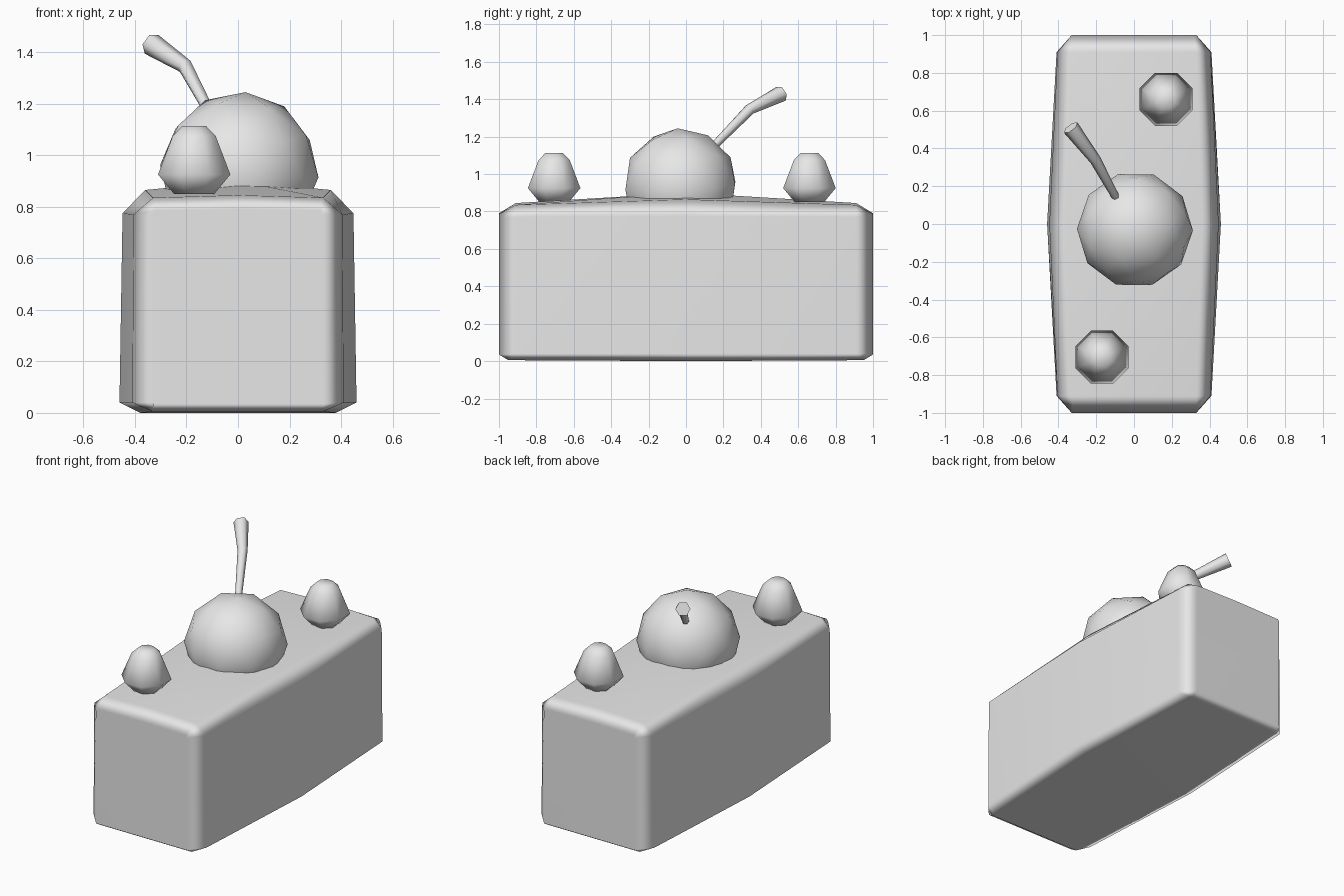
import bpy, bmesh, math
from mathutils import Vector

cube = bpy.data.objects.get("Cube")
if cube:
    bpy.data.objects.remove(cube, do_unlink=True)

grey = bpy.data.materials.new("light grey")
grey.use_nodes = True
COLOUR = (0.8, 0.8, 0.8, 1)
grey.diffuse_color = COLOUR
grey.node_tree.nodes["Principled BSDF"].inputs["Base Color"].default_value = COLOUR


def finish(bm, name):
    """Turn a bmesh into a smooth-shaded grey object."""
    bmesh.ops.remove_doubles(bm, verts=bm.verts, dist=0.0005)
    bmesh.ops.recalc_face_normals(bm, faces=bm.faces)
    for f in bm.faces:
        f.smooth = True
    mesh = bpy.data.meshes.new(name)
    bm.to_mesh(mesh)
    bm.free()
    mesh.materials.append(grey)
    obj = bpy.data.objects.new(name, mesh)
    bpy.context.collection.objects.link(obj)
    return obj


def loft(bm, rings):
    """Skin closed rings of equal length and cap both ends."""
    loops = [[bm.verts.new(p) for p in ring] for ring in rings]
    for a, b in zip(loops, loops[1:]):
        for i in range(len(a)):
            j = (i + 1) % len(a)
            bm.faces.new((a[i], a[j], b[j], b[i]))
    bm.faces.new(loops[0])
    bm.faces.new(loops[-1])


def mirrored_ring(half, y_sign):
    """Mirror a half section of (x, y, z) points, running bottom to top centre."""
    pts = [(x, y * y_sign, z) for x, y, z in half]
    return pts + [(-x, y, z) for x, y, z in reversed(pts[:-1])]


# Cake block: bulging long sides, crowned top, chamfered edges
end = [(0.33, 1, 0.035), (0.33, 1, 0.04), (0.33, 1, 0.77), (0.32, 1, 0.785), (0, 1, 0.79)]
near_end = [(0.33, 0.95, 0.005), (0.41, 0.91, 0.04), (0.405, 0.91, 0.77),
            (0.33, 0.91, 0.835), (0, 0.91, 0.845)]
middle = [(0.38, 0, 0), (0.46, 0, 0.04), (0.448, 0, 0.775), (0.36, 0, 0.865), (0, 0, 0.9)]
bm = bmesh.new()
loft(bm, [mirrored_ring(end, -1), mirrored_ring(near_end, -1), mirrored_ring(middle, 1),
          mirrored_ring(near_end, 1), mirrored_ring(end, 1)])
block = finish(bm, "cake_block")
block.modifiers.new("face_weighted_normals", "WEIGHTED_NORMAL").weight = 90

# Cherry: coarse ball sunk into the top
bm = bmesh.new()
bmesh.ops.create_icosphere(bm, subdivisions=2, radius=0.308)
cherry = finish(bm, "cherry")
cherry.location = (0.005, -0.03, 0.938)
cherry.rotation_euler = (0.07, 0.06, 0.3)

# Cherry stem: bent six-sided tube that widens to the tip
path = [Vector(p) for p in ((-0.09, 0.13, 1.13), (-0.205, 0.34, 1.345), (-0.335, 0.51, 1.43))]
rings = []
for i, (p, r) in enumerate(zip(path, (0.02, 0.03, 0.045))):
    along = (path[min(i + 1, 2)] - path[max(i - 1, 0)]).normalized()
    side = along.cross(Vector((0, 0, 1))).normalized()
    up = side.cross(along)
    rings.append([p + r * (math.cos(a) * side + math.sin(a) * up)
                  for a in (k * math.tau / 6 for k in range(6))])
bm = bmesh.new()
loft(bm, rings)
stem = finish(bm, "cherry_stem")
for f in stem.data.polygons:
    f.use_smooth = len(f.vertices) == 4

# Cream dollops: eight-sided tapered blobs at opposite corners
profile = [(0.085, 0.85), (0.152, 0.925), (0.09, 1.075), (0.05, 1.113)]
for name, x, y, turn in (("front_dollop", -0.17, -0.705, 0), ("back_dollop", 0.17, 0.66, 0)):
    bm = bmesh.new()
    loft(bm, [[(r * math.cos(a), r * math.sin(a), z)
               for a in ((k + 0.5) * math.tau / 8 for k in range(8))] for r, z in profile])
    dollop = finish(bm, name)
    dollop.location = (x, y, 0)
